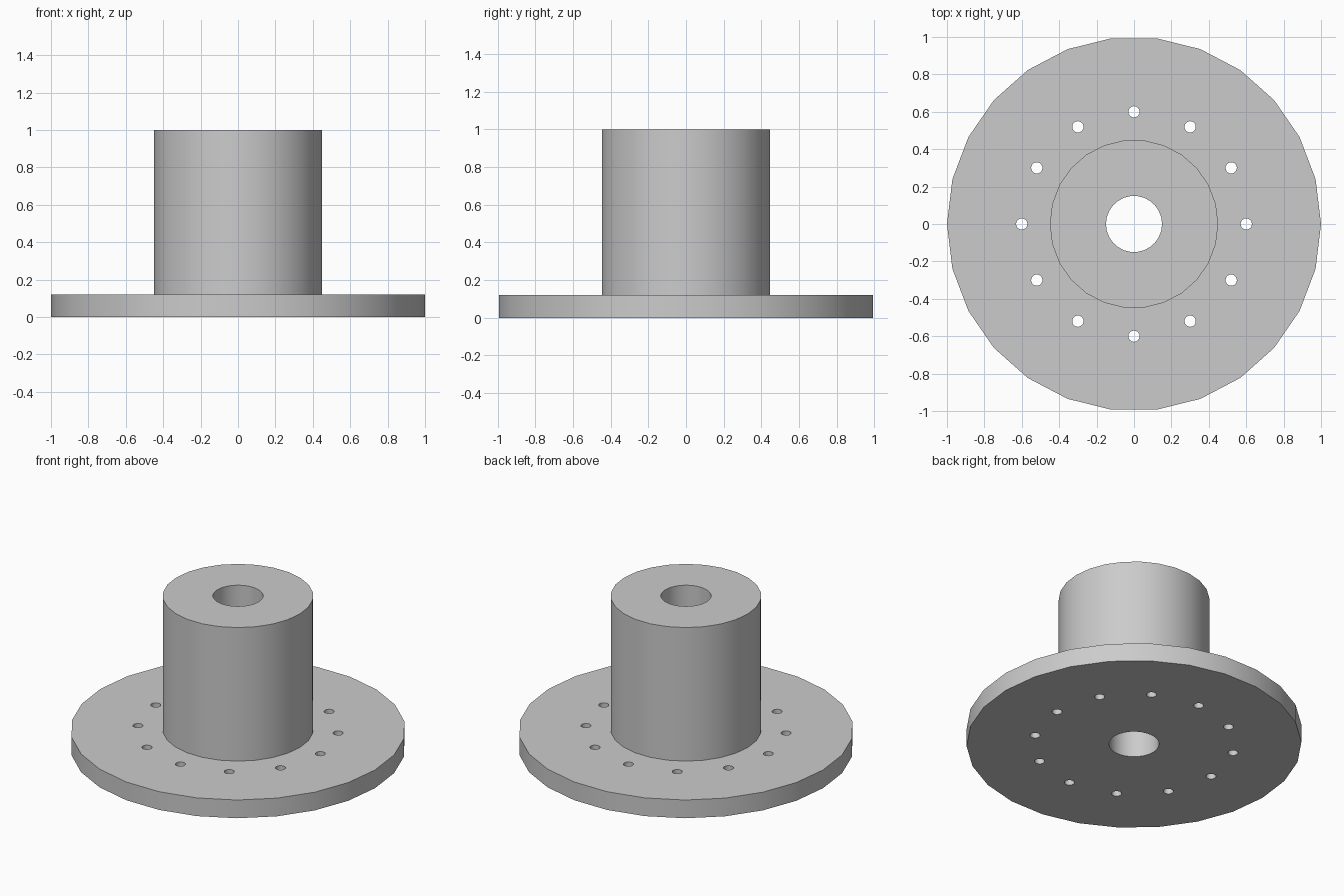
import bpy
import bmesh
from math import cos, sin, pi, radians
from mathutils import Matrix

SIDES = 26
BOLT_HOLES = 12

cube = bpy.data.objects.get("Cube")
if cube:
    bpy.data.objects.remove(cube, do_unlink=True)


def make_material(name, rgb):
    mat = bpy.data.materials.new(name)
    mat.use_nodes = True
    colour = (*rgb, 1)
    mat.diffuse_color = colour
    mat.node_tree.nodes["Principled BSDF"].inputs["Base Color"].default_value = colour
    return mat


def make_object(name, bm):
    bmesh.ops.recalc_face_normals(bm, faces=bm.faces)
    mesh = bpy.data.meshes.new(name)
    bm.to_mesh(mesh)
    bm.free()
    obj = bpy.data.objects.new(name, mesh)
    bpy.context.collection.objects.link(obj)
    return obj


def lathe(name, profile):
    """Turn a closed (radius, height) profile about z."""
    bm = bmesh.new()
    rings = []
    for i in range(SIDES):
        a = 2 * pi * i / SIDES
        rings.append([bm.verts.new((r * cos(a), r * sin(a), z)) for r, z in profile])
    n = len(profile)
    for i, ring in enumerate(rings):
        following = rings[(i + 1) % SIDES]
        for j in range(n):
            k = (j + 1) % n
            bm.faces.new((ring[j], following[j], following[k], ring[k]))
    return make_object(name, bm)


# Flange and hub with a central bore, as one turned body
flange_hub = lathe("flanged_hub", [
    (0.15, 0), (1, 0), (1, 0.12), (0.45, 0.12), (0.45, 1), (0.15, 1)])
flange_hub.data.materials.append(make_material("light_grey", (0.6, 0.6, 0.6)))

# Ring of bolt holes through the flange
bm = bmesh.new()
for i in range(BOLT_HOLES):
    a = 2 * pi * i / BOLT_HOLES
    bmesh.ops.create_cone(
        bm, cap_ends=True, segments=SIDES, radius1=0.03, radius2=0.03, depth=0.4,
        matrix=Matrix.Translation((0.6 * cos(a), 0.6 * sin(a), 0.06)))
cutter = make_object("bolt_hole_cutter", bm)
cutter.hide_render = True

drill = flange_hub.modifiers.new("bolt_holes", 'BOOLEAN')
drill.operation = 'DIFFERENCE'
drill.solver = 'EXACT'
drill.object = cutter

bpy.ops.object.select_all(action='DESELECT')
flange_hub.select_set(True)
bpy.context.view_layer.objects.active = flange_hub
bpy.ops.object.modifier_apply(modifier=drill.name)
bpy.data.objects.remove(cutter, do_unlink=True)

# Smooth round walls, crisp rims
bpy.ops.object.shade_smooth_by_angle(angle=radians(30))
